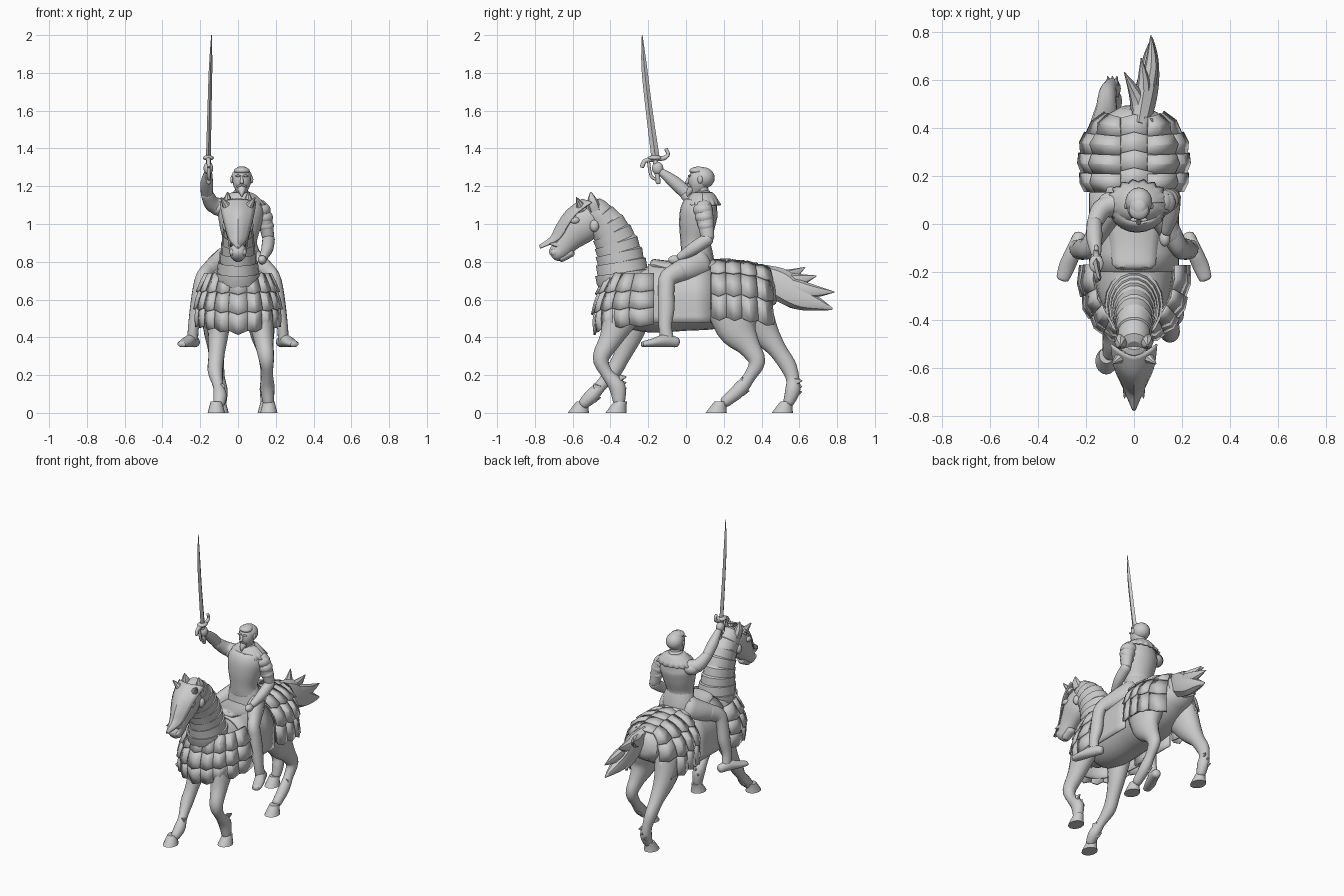
import bpy, bmesh
from math import sin, cos, pi, copysign
from mathutils import Vector as V

def finish(name, bm, angle=40, thick=0):
    bmesh.ops.recalc_face_normals(bm, faces=bm.faces)
    me = bpy.data.meshes.new(name)
    bm.to_mesh(me)
    bm.free()
    ob = bpy.data.objects.new(name, me)
    bpy.context.collection.objects.link(ob)
    if thick:
        m = ob.modifiers.new("thickness", 'SOLIDIFY')
        m.thickness, m.offset = thick, 0
    bpy.ops.object.select_all(action='DESELECT')
    ob.select_set(True)
    bpy.context.view_layer.objects.active = ob
    bpy.ops.object.shade_smooth_by_angle(angle=angle * pi / 180)

def spline(ps, k):
    out = []
    for i in range(len(ps) - 1):
        quad = (ps[max(i - 1, 0)], ps[i], ps[i + 1], ps[min(i + 2, len(ps) - 1)])
        for t in (j / k for j in range(k)):
            out.append(tuple(.5 * (2*b + (c-a)*t + (2*a-5*b+4*c-d)*t*t + (3*b-a-3*c+d)*t**3) for a, b, c, d in zip(*quad)))
    return out + [tuple(ps[-1])]

def loft(name, ps, n=16, k=4, rounded=True, axis=None, angle=40):
    """Elliptic sections (x, y, z, half width, half depth) joined along a path."""
    ps = spline(ps, k)
    rings = []
    for i, p in enumerate(ps):
        t = V(axis) if axis else V(ps[min(i+1, len(ps)-1)][:3]) - V(ps[max(i-1, 0)][:3])
        rings.append((V(p[:3]), t.normalized(), max(p[3], .001), max(p[4], .001)))
    for idx, sg in ((0, -1), (-1, 1)) if rounded else ():
        c, t, a, b = rings[idx]
        caps = [(c + t*sg*min(a, b)*o, t, a*s, b*s) for o, s in ((.45, .85), (.7, .45))]
        rings = rings + caps if sg > 0 else caps[::-1] + rings
    bm = bmesh.new()
    loops = []
    for c, t, a, b in rings:
        side = (V((1, 0, 0)) - t * t.x).normalized()
        up = t.cross(side)
        loops.append([bm.verts.new(c + side*a*cos(2*pi*i/n) + up*b*sin(2*pi*i/n)) for i in range(n)])
    for p, q in zip(loops, loops[1:]):
        for i in range(n):
            bm.faces.new((p[i], p[(i+1) % n], q[(i+1) % n], q[i]))
    bm.faces.new(loops[0])
    bm.faces.new(loops[-1])
    finish(name, bm, angle)

def spike(name, *ps):
    loft(name, ps, n=8, rounded=False)

def ball(name, loc, size):
    bm = bmesh.new()
    bmesh.ops.create_uvsphere(bm, u_segments=18, v_segments=12, radius=1)
    for v in bm.verts:
        v.co = V(a*b for a, b in zip(v.co, size)) + V(loc)
    finish(name, bm)

def sheet(name, f, nu, nv, thick):
    bm = bmesh.new()
    g = [[bm.verts.new(f(i/nu, j/nv)) for j in range(nv+1)] for i in range(nu+1)]
    for i in range(nu):
        for j in range(nv):
            bm.faces.new((g[i][j], g[i+1][j], g[i+1][j+1], g[i][j+1]))
    finish(name, bm, 30, thick)

def plates(name, f, nu, nv, centre, flare=.014, point=.13):
    """Overlapping plates with pointed lower edges laid over surface f(u, v)."""
    bm = bmesh.new()
    for i, j in ((i, j) for i in range(nu) for j in range(nv)):
        g = []
        for a, b in ((a, b) for a in (0, .5, 1) for b in (0, .5, 1)):
            u, v, e = (i + a) / nu, (j + b * (1.03 + (point if a == .5 else 0))) / nv, .01
            p = V(f(u, v))
            nrm = (V(f(u+e, v)) - V(f(u-e, v))).cross(V(f(u, v+e)) - V(f(u, v-e))).normalized()
            nrm *= copysign(1, nrm.dot(p - V(centre)))
            g.append(bm.verts.new(p + nrm * (flare*b + .008*(1-abs(2*a-1)) + .007*a)))
        for r in (0, 1, 3, 4):
            bm.faces.new((g[r], g[r+1], g[r+4], g[r+3]))
    finish(name, bm, 20, .01)

# Horse body, neck with overlapping bands, head
loft("horse_body", [(0, -.37, .6, .1, .13), (0, -.31, .61, .145, .16), (0, -.18, .6, .165, .175), (0, 0, .6, .165, .165),
                    (0, .15, .61, .17, .165), (0, .3, .64, .175, .15), (0, .41, .66, .12, .11)], n=24)
neck = spline([(0, -.33, .7, .125, .15), (0, -.345, .8, .1, .128), (0, -.37, .9, .085, .113), (0, -.42, 1, .075, .093),
               (0, -.48, 1.07, .065, .07)], 2)
bands = [r for p, q in zip(neck, neck[1:]) for r in (p[:3] + (p[3]*.98, p[4]*.97), q[:3] + (q[3]*1.06, q[4]*1.06))]
loft("neck_bands", bands, n=18, k=1, angle=30)
loft("horse_head", [(0, -.5, 1.04, .065, .085), (0, -.56, .99, .07, .1), (0, -.62, .925, .056, .075),
                    (0, -.66, .87, .048, .055), (0, -.685, .845, .045, .045)])
loft("lower_lip", [(0, -.61, .85, .03, .025), (0, -.66, .82, .03, .022)])

# Face guard, ears, eyes
def face_guard(u, v):
    w, y, z = spline([(.095, -.55, 1.13), (.085, -.63, 1.07), (.065, -.685, .99), (.045, -.715, .93), (.004, -.775, .885)], 4)[round(v*16)]
    s = 2*u - 1
    return w*s, y + .05*abs(s)**1.5 * min(1, w/.06), z - .015*s*s

sheet("face_guard", face_guard, 8, 16, .008)
for s in (-1, 1):
    spike("ear", (s*.05, -.48, 1.07, .025, .03), (s*.055, -.495, 1.12, .025, .028), (s*.055, -.505, 1.17, .003, .003))
    spike("guard_point", (s*.05, -.55, 1.08, .03, .03), (s*.09, -.58, 1.14, .004, .004))
    spike("cheek_spike", (s*.03, -.66, .89, .02, .025), (s*.04, -.725, .895, .002, .002))
    ball("eye", (s*.066, -.59, 1.02), (.014, .026, .018))
    ball("nostril", (s*.03, -.695, .85), (.016, .022, .02))
    ball("cheek_boss", (s*.06, -.485, .99), (.022, .025, .032))

# Horse legs: path sections, hoof position, fetlock hair
legs = {
    "front_leg_right": ([(-.1, -.27, .54, .07, .1), (-.105, -.29, .42, .055, .065), (-.115, -.34, .3, .042, .045),
                         (-.12, -.385, .22, .04, .042), (-.105, -.45, .145, .028, .031),
                         (-.095, -.5, .09, .036, .037), (-.1, -.54, .05, .03, .03)], (-.115, -.56)),
    "front_leg_left": ([(.12, -.34, .52, .07, .1), (.135, -.4, .39, .052, .06), (.15, -.45, .29, .041, .044),
                        (.155, -.42, .21, .03, .032), (.155, -.365, .14, .038, .044), (.16, -.355, .06, .03, .032)], (.163, -.36)),
    "hind_leg_left": ([(.11, .25, .6, .09, .16), (.125, .27, .45, .07, .11), (.14, .335, .35, .047, .06), (.15, .375, .27, .037, .044),
                       (.15, .335, .19, .03, .032), (.15, .285, .125, .035, .038), (.15, .21, .06, .03, .03)], (.15, .17)),
    "hind_leg_right": ([(-.11, .32, .6, .09, .13), (-.12, .4, .45, .065, .085), (-.115, .48, .34, .045, .05), (-.11, .54, .25, .037, .044),
                        (-.1, .565, .18, .031, .035), (-.09, .565, .12, .035, .04), (-.09, .545, .06, .03, .03)], (-.095, .52))}
for name, (path, (hx, hy)) in legs.items():
    loft(name, path)
    loft("hoof", [(hx, hy - .01, 0, .046, .056), (hx, hy, .03, .038, .044), (hx, hy + .014, .06, .03, .034)],
         rounded=False, axis=(0, 0, 1), k=2)
    x, y, z = path[-2][:3]
    for i in range(3):
        spike("fetlock_hair", (x + (i-1)*.012, y + .015, z + .03*(i-.5), .015, .022), (x + (i-1)*.02, y + .05, z + .03*(i-.3), .002, .002))

# Tail strands
spike("tail", (.02, .4, .74, .04, .05), (.04, .5, .68, .05, .085), (.06, .6, .61, .045, .065),
      (.07, .7, .575, .03, .035), (.075, .775, .55, .003, .006))
for mid, tip in [((.01, .53, .72), (-.04, .63, .77)), ((.04, .57, .7), (.03, .69, .725)),
                 ((.07, .64, .65), (.07, .785, .64)), ((.04, .55, .6), (.03, .62, .55))]:
    spike("tail_strand", (.025, .43, .72, .035, .04), mid + (.03, .04), tip + (.002, .003))

# Chest and rump plate armour
def chest(u, v):
    a, s = (u - .5) * pi, .78 + .22 * sin(v * 2.1)
    return .212*s*copysign(abs(sin(a))**.85, a), -.17 - .305*s*max(cos(a), 0)**.8, .735*(1-v) + (.435 + .04*abs(sin(a)))*v

def rump(u, v, s):
    X = .22 * (1 - .5*max(u, 0)**4) - .03*(1-u)**2
    return s*(.055 + (X-.055)*sin(min(max(v, 0)*2.2, pi/2))), .13 + .31*u + .01*v, .8 - .29*max(v, 0)**1.4 - .04*max(u, 0)**3

plates("chest_plates", chest, 9, 3, (0, -.2, .6), .012)
sheet("chest_lining", lambda u, v: chest(u, v*.95), 22, 6, .006)
for s in (-1, 1):
    plates("rump_plates", lambda u, v: rump(u, v, s), 4, 3, (0, .25, .55))
    sheet("rump_lining", lambda u, v: rump(u, v, s), 10, 8, .006)
plates("rump_spine_plates", lambda u, v: (.075*(2*u-1), .14 + .29*v, .797 - .04*v*v - .01*(2*u-1)**2), 1, 4, (0, .3, .5), .008, .25)

# Saddle and cloth
def cloth(u, v):
    a = (v - .5) * 4.3
    low = abs(a) > pi/2
    return copysign(.18 if low else .18*abs(sin(a))**.8, a), -.2 + .33*u, .6 + .18*cos(a)*(1.25 if low else 1)

sheet("saddle_cloth", cloth, 4, 24, .014)
loft("saddle_seat", [(0, -.17, .785, .09, .03), (0, -.08, .765, .1, .04), (0, .05, .765, .12, .04), (0, .15, .78, .12, .035)])
loft("saddle_pommel", [(0, -.15, .74, .11, .03), (0, -.17, .79, .07, .02)])

# Rider torso, collar and head
loft("rider_hips", [(.01, .06, .76, .12, .095), (.01, .06, .83, .112, .085), (.01, .055, .89, .092, .075)])
loft("rider_torso", [(.01, .055, .86, .097, .08), (.01, .05, .91, .09, .08), (.012, .058, .99, .11, .095),
                     (.015, .07, 1.07, .122, .1), (.015, .085, 1.12, .1, .08), (.018, .085, 1.15, .05, .05)], n=20)

def collar(u, v):
    a, r = u * 2 * pi, 1 + (.07 * cos(u * 36 * pi) if v > .9 else 0)
    return .017 + (.04 + .085*v)*r*cos(a), .088 + (.045 + .045*v)*r*sin(a), 1.165 - .065*v**1.6

sheet("scalloped_collar", collar, 72, 4, .01)
loft("rider_neck", [(.018, .085, 1.13, .036, .04), (.02, .08, 1.2, .034, .036)])
loft("rider_head", [(.02, .05, 1.165, .024, .026), (.02, .062, 1.2, .043, .05), (.02, .07, 1.24, .049, .056), (.02, .075, 1.275, .04, .045)])
ball("hair", (.02, .092, 1.244), (.056, .06, .056))
ball("hair_fringe", (.02, .058, 1.282), (.042, .04, .02))
loft("nose", [(.02, .018, 1.245, .007, .008), (.02, .005, 1.22, .01, .01)])
loft("beard", [(.02, .03, 1.185, .024, .022), (.02, .014, 1.165, .014, .014), (.02, .008, 1.145, .003, .003)])
for s in (-1, 1):
    loft("moustache", [(.02 + s*.003, .012, 1.207, .008, .006), (.02 + s*.024, .022, 1.198, .004, .004)])
    ball("rider_ear", (.02 + s*.053, .075, 1.235), (.008, .014, .02))
    ball("brow", (.02 + s*.02, .018, 1.255), (.016, .008, .006))

# Raised right arm, resting left arm, sleeves
loft("right_upper_arm", [(-.08, .085, 1.09, .042, .046), (-.135, .06, 1.105, .042, .044), (-.165, 0, 1.16, .032, .035)])
loft("right_forearm", [(-.165, 0, 1.165, .032, .035), (-.165, -.06, 1.22, .033, .034), (-.157, -.13, 1.275, .02, .02)])
loft("left_upper_arm", [(.115, .09, 1.09, .042, .048), (.14, .1, 1.03, .04, .046), (.16, .115, .93, .032, .035)])
loft("left_forearm", [(.162, .115, .92, .033, .034), (.155, .04, .87, .032, .034), (.135, -.03, .825, .022, .022)])
ball("left_hand", (.128, -.06, .81), (.023, .034, .024))
for x, y, z, r in [(.12, .09, 1.075, .053), (.137, .098, 1.035, .049), (.148, .105, .99, .043), (-.1, .08, 1.085, .053)]:
    ball("sleeve_puff", (x, y, z), (r, r, r*.8))

# Rider legs and boots
for s in (-1, 1):
    loft("breeches", [(s*.08, .08, .8, .055, .08), (s*.12, .02, .77, .053, .068), (s*.16, -.05, .742, .042, .053)])
    loft("lower_leg", [(s*.15, -.03, .75, .045, .055), (s*.187, -.095, .715, .038, .047), (s*.205, -.105, .65, .036, .043),
                       (s*.218, -.105, .55, .037, .044), (s*.235, -.11, .46, .029, .035), (s*.24, -.1, .39, .029, .036)])
    loft("boot", [(s*.228, -.055, .375, .028, .028), (s*.25, -.11, .382, .032, .034), (s*.278, -.175, .371, .034, .023),
                  (s*.296, -.225, .364, .027, .016)])

# Raised sword
loft("sword_blade", [(-.157, -.16, 1.34, .013, .022), (-.151, -.195, 1.6, .011, .018), (-.145, -.221, 1.83, .009, .015),
                     (-.14, -.232, 2, .002, .002)], n=4, rounded=False, angle=20)
loft("sword_grip", [(-.155, -.147, 1.22, .013, .013), (-.157, -.165, 1.36, .014, .014)])
ball("right_hand", (-.157, -.15, 1.295), (.026, .03, .034))
loft("crossguard", [(-.155, -.232, 1.305, .01, .012), (-.156, -.215, 1.335, .011, .012), (-.157, -.16, 1.345, .016, .014),
                    (-.157, -.115, 1.35, .011, .012), (-.157, -.095, 1.37, .009, .01), (-.157, -.105, 1.395, .009, .009)])
loft("knuckle_guard", [(-.156, -.2, 1.345, .01, .008), (-.155, -.185, 1.255, .009, .008), (-.155, -.15, 1.235, .008, .008)])
ball("guard_shell", (-.157, -.165, 1.35), (.03, .038, .014))
